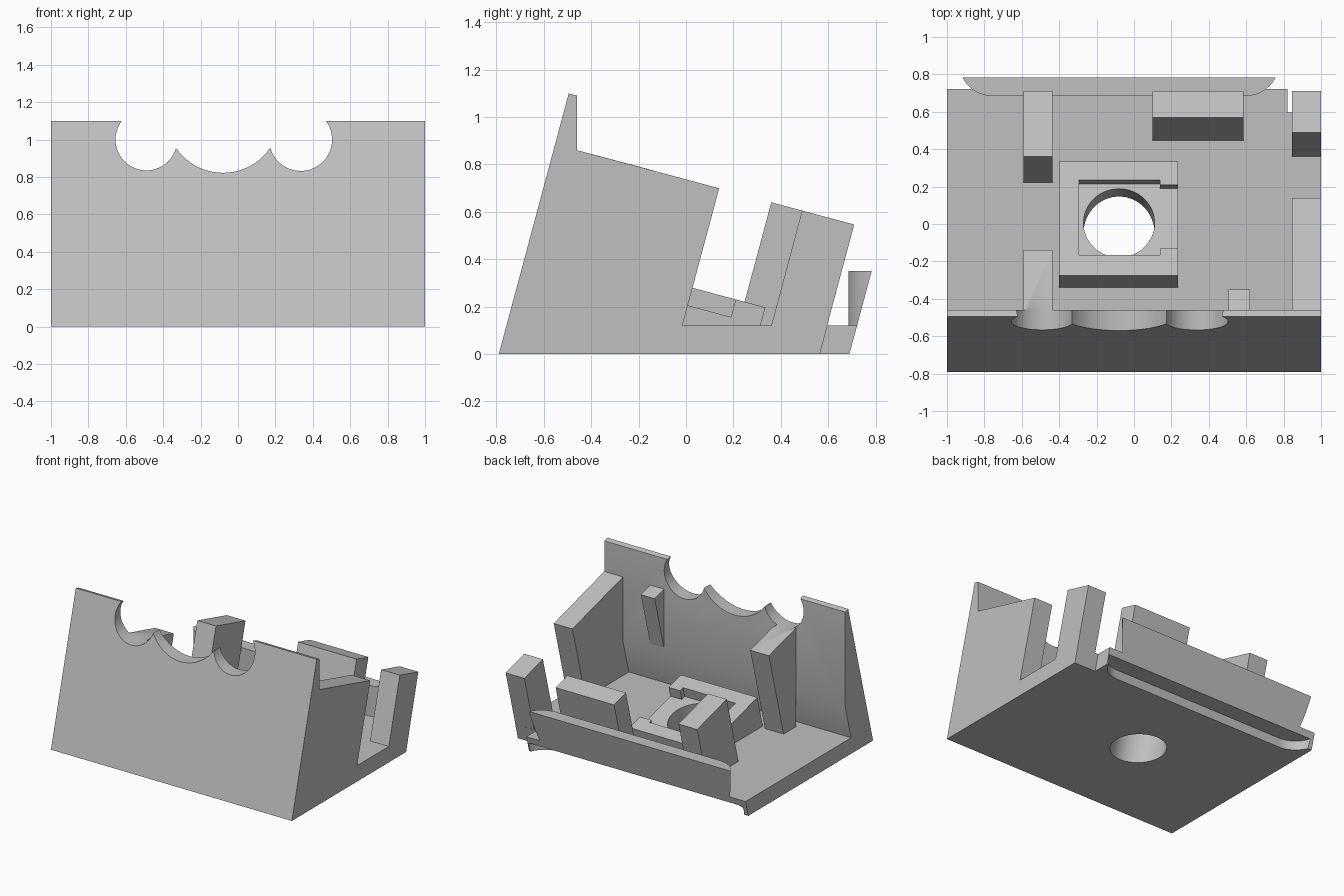
import bpy, bmesh, math
from mathutils import Vector, Matrix

TILT = math.radians(15)
T = math.tan(TILT)
FLOOR = 0.12

if "Cube" in bpy.data.objects:
    bpy.data.objects.remove(bpy.data.objects["Cube"])

grey = bpy.data.materials.new("plain grey")
grey.use_nodes = True
colour = (0.53, 0.53, 0.53, 1)
grey.diffuse_color = colour
grey.node_tree.nodes["Principled BSDF"].inputs["Base Color"].default_value = colour


def finish(name, bm):
    bmesh.ops.recalc_face_normals(bm, faces=bm.faces)
    mesh = bpy.data.meshes.new(name)
    bm.to_mesh(mesh)
    bm.free()
    mesh.materials.append(grey)
    obj = bpy.data.objects.new(name, mesh)
    bpy.context.collection.objects.link(obj)
    return obj


def extrude(name, points, offset):
    bm = bmesh.new()
    face = bm.faces.new([bm.verts.new(p) for p in points])
    geom = bmesh.ops.extrude_face_region(bm, geom=[face])["geom"]
    moved = [v for v in geom if isinstance(v, bmesh.types.BMVert)]
    bmesh.ops.translate(bm, verts=moved, vec=offset)
    return finish(name, bm)


def prism(name, x0, x1, profile):
    """Side profile (y, z) swept across x."""
    return extrude(name, [(x0, y, z) for y, z in profile], (x1 - x0, 0, 0))


def leaning(name, x0, x1, y0, y1, ztop, zbase=FLOOR):
    """Tilted block; y0, y1 are its upper corners, ztop the height at y0."""
    z1 = ztop - (y1 - y0) * T
    return prism(name, x0, x1, [(y0 - (ztop - zbase) * T, zbase), (y0, ztop),
                                (y1, z1), (y1 - (z1 - zbase) * T, zbase)])


def cylinder(name, centre, radius, length, angle):
    bm = bmesh.new()
    bmesh.ops.create_cone(bm, cap_ends=True, segments=64, radius1=radius,
                          radius2=radius, depth=length)
    bm.transform(Matrix.Translation(centre) @ Matrix.Rotation(angle, 4, "X"))
    return finish(name, bm)


def cut(obj, cutters):
    for c in cutters:
        mod = obj.modifiers.new("cut", "BOOLEAN")
        mod.object = c
        mod.solver = "EXACT"
        bpy.context.view_layer.objects.active = obj
        bpy.ops.object.modifier_apply(modifier=mod.name)


def tongue(name, x0, x1, yin, radius, z0, z1):
    """Upright strip with rounded inner corners."""
    pts = [(x1, yin + 0.4, z0), (x0, yin + 0.4, z0)]
    for cx, start in ((x0 + radius, 180), (x1 - radius, 270)):
        for i in range(17):
            a = math.radians(start + 90 * i / 16)
            pts.append((cx + radius * math.cos(a), yin + radius + radius * math.sin(a), z0))
    return extrude(name, pts, (0, 0, z1 - z0))


# Body: floor plate and leaning front wall
body = prism("floor_and_front_wall", -1, 1, [
    (-0.79, 0), (-0.495, 1.1), (-0.46, 1.09), (-0.46, 0.375),
    (-0.53, FLOOR), (0.69 + FLOOR * T, FLOOR), (0.69, 0)])

# Blocks standing on the floor
wall_top = 0.86
side_wall = leaning("side_wall", 0.845, 1, -0.46, 0.14, wall_top)
rib = prism("tall_rib", -0.59, -0.435, [
    (-0.46, FLOOR), (-0.46, wall_top), (-0.14, 0.775), (-0.315, FLOOR)])
small_rib = prism("small_rib", 0.505, 0.62, [
    (-0.46, 0.42), (-0.46, wall_top), (-0.35, 0.83)])
back_blocks = [leaning(n, x0, x1, y0, 0.71, 0.64 - (y0 - 0.36) * T) for n, x0, x1, y0 in (
    ("narrow_post", -0.59, -0.435, 0.36),
    ("wide_block", 0.1, 0.585, 0.57),
    ("corner_post", 0.845, 1, 0.49))]
mount = leaning("centre_mount", -0.4, 0.235, -0.275, 0.335, 0.36)

# Cutters: wall scallops, corner notch, shaft hole, mount pocket, underside slot
scallops = [cylinder("scallop_cutter", (x, -0.5, z), r, 1, math.pi / 2)
            for x, z, r in ((-0.49, 1.0, 0.165), (-0.08, 1.127, 0.305), (0.335, 1.0, 0.168))]
notch = prism("notch_cutter", 0.82, 1.1, [(0.565 - T, -1), (0.565 + T, 1), (2, 1), (2, -1)])
hole = cylinder("hole_cutter", (-0.08, -0.05, 0), 0.19, 1, -TILT)


def pocket_cutter(x0, x1, y0, y1):
    # y0, y1 lie on the tilted pocket floor
    def floor(y):
        return 0.207 - y * T
    up = 0.3
    return prism("pocket_cutter", x0, x1, [
        (y0, floor(y0)), (y1, floor(y1)),
        (y1 + up * T, floor(y1) + up), (y0 + up * T, floor(y0) + up)])


pockets = [pocket_cutter(-0.295, 0.14, -0.185, 0.215), pocket_cutter(0.13, 0.4, -0.15, 0.19)]
slot = tongue("slot_cutter", -0.98, 0.82, 0.58, 0.18, -0.1, 0.07)

cut(body, scallops + [notch, hole, slot])
cut(rib, scallops)
cut(mount, pockets + [hole])

# Back rail, trimmed to the leaning back plane
rail = tongue("back_rail", -0.934, 0.774, 0.685, 0.174, FLOOR, 0.35)
bm = bmesh.new()
bm.from_mesh(rail.data)
res = bmesh.ops.bisect_plane(bm, geom=bm.verts[:] + bm.edges[:] + bm.faces[:],
                             plane_co=(0, 0.69, 0), plane_no=Vector((0, 1, -T)), clear_outer=True)
bmesh.ops.holes_fill(bm, edges=[e for e in res["geom_cut"] if isinstance(e, bmesh.types.BMEdge)])
bmesh.ops.recalc_face_normals(bm, faces=bm.faces)
bm.to_mesh(rail.data)
bm.free()

for c in scallops + pockets + [notch, hole, slot]:
    bpy.data.objects.remove(c)

# Smooth the curved cuts, keep corners crisp
for obj in [body, side_wall, rib, small_rib, mount, rail] + back_blocks:
    bpy.ops.object.select_all(action="DESELECT")
    obj.select_set(True)
    bpy.context.view_layer.objects.active = obj
    bpy.ops.object.shade_smooth_by_angle(angle=math.radians(30))
